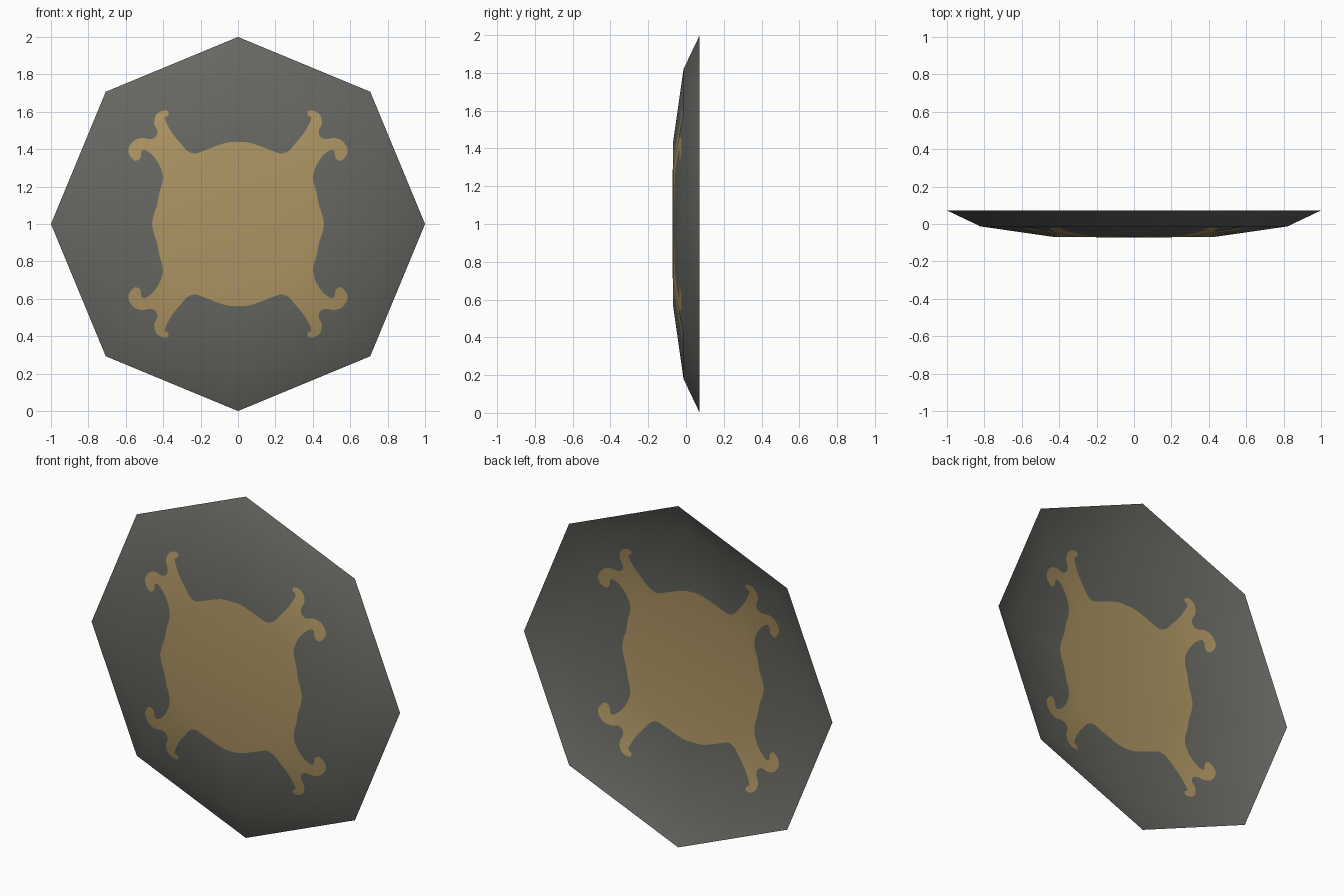
import bpy, math
from mathutils import Vector
from mathutils.geometry import delaunay_2d_cdt, interpolate_bezier

if "Cube" in bpy.data.objects:
    bpy.data.objects.remove(bpy.data.objects["Cube"])

# Dished octagon profile: (corner radius, depth y, normal tilt in radians)
RINGS = [(0.0, -0.0725, 0.0), (0.43, -0.069, 0.07), (0.82, -0.013, 0.29), (1.0, 0.0725, 0.44)]

# One quarter of the emblem outline, from top centre round to the right side
QUARTER = [(0, .44), (.06, .435), (.13, .412), (.2, .385), (.23, .377), (.27, .39),
           (.31, .435), (.35, .483), (.38, .535), (.392, .568), (.372, .583), (.375, .604),
           (.41, .604), (.44, .58), (.448, .535), (.432, .5), (.438, .468), (.468, .453),
           (.51, .46), (.552, .448), (.583, .41), (.582, .37), (.55, .338), (.522, .352),
           (.514, .392), (.488, .392), (.45, .36), (.42, .315), (.403, .265), (.405, .22),
           (.42, .17), (.433, .10), (.45, .05), (.46, 0)]


def smooth_curve(pts, steps=3):
    """Round off the traced points with a flowing curve."""
    out = []
    for i in range(len(pts) - 1):
        a, b = Vector(pts[i]), Vector(pts[i + 1])
        p = Vector(pts[max(i - 1, 0)])
        n = Vector(pts[min(i + 2, len(pts) - 1)])
        out += interpolate_bezier(a, a + (b - p) / 6, b - (n - a) / 6, b, steps + 1)[:-1]
    return [Vector((v[0], v[1])) for v in out] + [Vector(pts[-1])]


def material(name, rgb):
    m = bpy.data.materials.new(name)
    m.diffuse_color = (*rgb, 1)
    m.use_nodes = True
    m.node_tree.nodes["Principled BSDF"].inputs["Base Color"].default_value = m.diffuse_color
    return m


def octagon_radius(x, z):
    return max(x * math.cos(a) + z * math.sin(a)
               for a in [math.pi / 8 + k * math.pi / 4 for k in range(8)]) / math.cos(math.pi / 8)


def profile(x, z):
    """Depth and normal tilt of the dish at a point."""
    r = min(octagon_radius(x, z), 1.0)
    for (r0, y0, t0), (r1, y1, t1) in zip(RINGS, RINGS[1:]):
        if r <= r1 + 1e-6:
            f = (r - r0) / (r1 - r0)
            return y0 + f * (y1 - y0), t0 + f * (t1 - t0)
    return RINGS[-1][1], RINGS[-1][2]


def inside(p, poly):
    hit = False
    for a, b in zip(poly, poly[1:] + poly[:1]):
        if (a.y > p.y) != (b.y > p.y) and p.x < (b.x - a.x) * (p.y - a.y) / (b.y - a.y) + a.x:
            hit = not hit
    return hit


# Mirror the quarter into the complete emblem outline
q = smooth_curve(QUARTER)
half = q + [Vector((p.x, -p.y)) for p in reversed(q[:-1])]
emblem = half + [Vector((-p.x, p.y)) for p in reversed(half[1:-1])]

# Flat layout: octagon rings, corner ridges and the emblem outline
pts, edges = [Vector((0, 0))], []
for ring, (r, _, _) in enumerate(RINGS[1:]):
    for k in range(8):
        a = k * math.pi / 4
        pts.append(Vector((r * math.cos(a), r * math.sin(a))))
        i = ring * 8 + k + 1
        edges += [(i, ring * 8 + (k + 1) % 8 + 1), (max(i - 8, 0), i)]
base, n = len(pts), len(emblem)
pts += emblem
edges += [(base + i, base + (i + 1) % n) for i in range(n)]
flat, _, tris, *_ = delaunay_2d_cdt(pts, edges, [], 0, 1e-5)

# Lift the layout into the dished shield
mesh = bpy.data.meshes.new("shield")
mesh.from_pydata([(p.x, profile(p.x, p.y)[0], p.y + 1) for p in flat], [], tris)
mesh.materials.append(material("dark grey", (0.135, 0.135, 0.122)))
mesh.materials.append(material("old gold", (0.42, 0.30, 0.125)))
for f in mesh.polygons:
    f.use_smooth = True
    f.material_index = int(inside(Vector((f.center.x, f.center.z - 1)), emblem))

# Smooth normals following the dish rather than the emblem cuts
normals = []
for p in flat:
    t = profile(p.x, p.y)[1]
    d = p.normalized() if p.length > 1e-6 else Vector((0, 0))
    normals.append(Vector((d.x * math.sin(t), -math.cos(t), d.y * math.sin(t))).normalized())
mesh.normals_split_custom_set_from_vertices(normals)

bpy.context.collection.objects.link(bpy.data.objects.new("shield", mesh))
